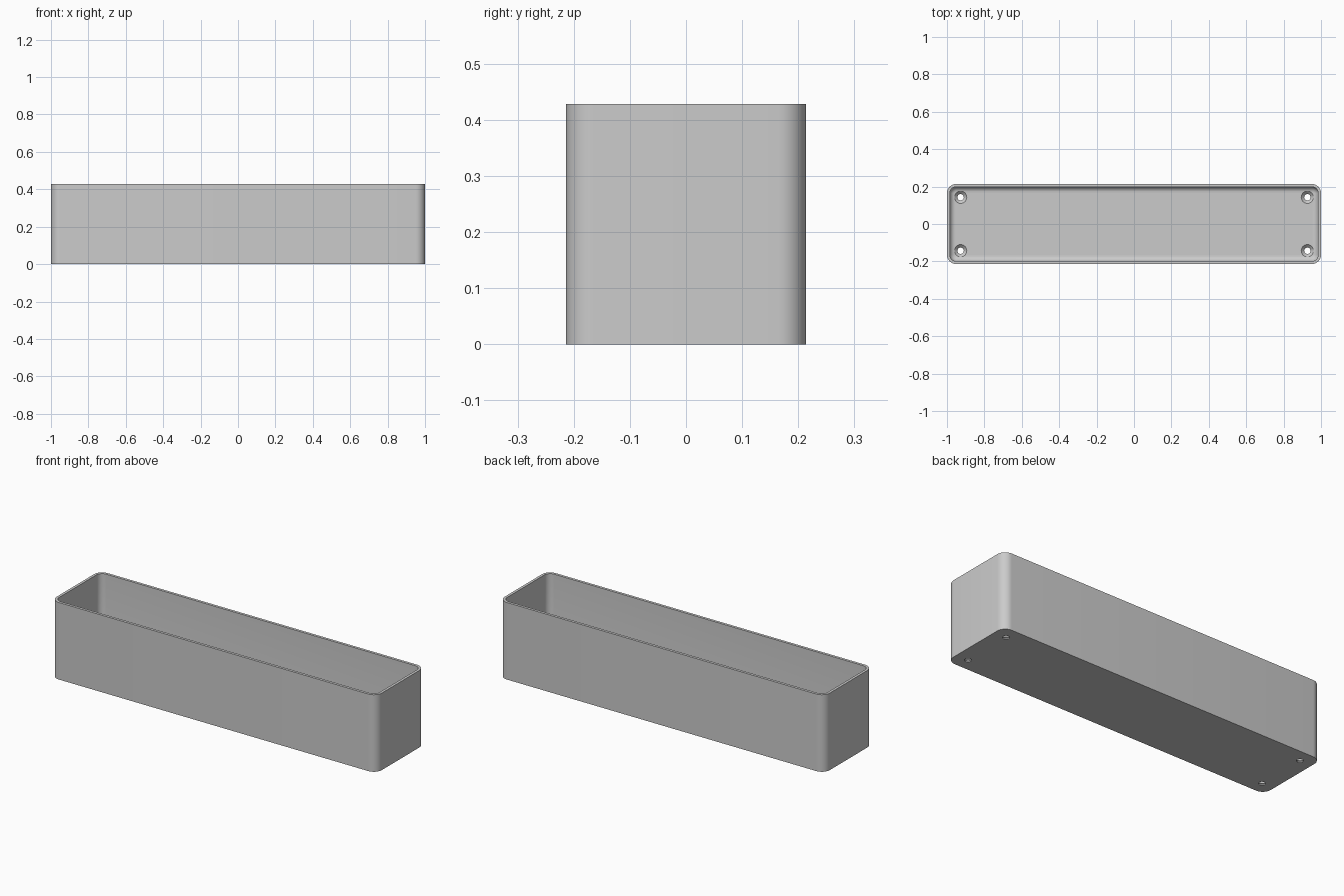
import bpy, bmesh
from math import sin, cos, pi

if "Cube" in bpy.data.objects:
    bpy.data.objects.remove(bpy.data.objects["Cube"], do_unlink=True)

HALF_X, HALF_Y, HEIGHT = 1.0, 0.214, 0.428
CORNER, WALL, FLOOR, FILLET = 0.05, 0.015, 0.022, 0.03
HOLE_X, HOLE_Y, HOLE_R, SINK_R = 0.927, 0.143, 0.017, 0.033

grey = bpy.data.materials.new("plain grey")
grey.use_nodes = True
colour = (0.6, 0.6, 0.6, 1)
grey.diffuse_color = colour
grey.node_tree.nodes["Principled BSDF"].inputs["Base Color"].default_value = colour


def ring(bm, inset, z, steps=10):
    """Rounded rectangle, inset from the outer wall."""
    r = max(CORNER - inset, 0.004)
    cx, cy = HALF_X - inset - r, HALF_Y - inset - r
    verts = []
    for k, (sx, sy) in enumerate([(1, 1), (-1, 1), (-1, -1), (1, -1)]):
        for i in range(steps + 1):
            a = (k + i / steps) * pi / 2
            verts.append(bm.verts.new((sx * cx + r * cos(a), sy * cy + r * sin(a), z)))
    return verts


def circle(bm, x, y, r, z, sides=32):
    return [bm.verts.new((x + r * cos(2 * pi * i / sides),
                          y + r * sin(2 * pi * i / sides), z)) for i in range(sides)]


def loft(bm, rings):
    """Skin a stack of rings and cap both ends."""
    for a, b in zip(rings, rings[1:]):
        for i in range(len(a)):
            j = (i + 1) % len(a)
            bm.faces.new((a[i], a[j], b[j], b[i]))
    bm.faces.new(rings[0][::-1])
    bm.faces.new(rings[-1])


def finish(bm, name):
    bmesh.ops.recalc_face_normals(bm, faces=bm.faces)
    mesh = bpy.data.meshes.new(name)
    bm.to_mesh(mesh)
    bm.free()
    mesh.materials.append(grey)
    obj = bpy.data.objects.new(name, mesh)
    bpy.context.collection.objects.link(obj)
    return obj


# Open tray: outer wall, flat rim, inner wall, filleted floor
bm = bmesh.new()
profile = [(0, 0), (0, HEIGHT), (WALL, HEIGHT)]
for i in range(7):
    a = i / 6 * pi / 2
    profile.append((WALL + FILLET * (1 - cos(a)), FLOOR + FILLET * (1 - sin(a))))
loft(bm, [ring(bm, inset, z) for inset, z in profile])
tray = finish(bm, "tray")

# Countersunk screw holes in the four floor corners
bm = bmesh.new()
for sx in (-1, 1):
    for sy in (-1, 1):
        stack = [(HOLE_R, -0.02), (HOLE_R, 0.006), (SINK_R, FLOOR), (SINK_R, FLOOR + 0.03)]
        loft(bm, [circle(bm, sx * HOLE_X, sy * HOLE_Y, r, z) for r, z in stack])
cutter = finish(bm, "screw_hole_cutter")
cutter.hide_render = True

bpy.ops.object.select_all(action="DESELECT")
bpy.context.view_layer.objects.active = tray
tray.select_set(True)
cut = tray.modifiers.new("screw holes", "BOOLEAN")
cut.operation = "DIFFERENCE"
cut.solver = "EXACT"
cut.object = cutter
bpy.ops.object.modifier_apply(modifier=cut.name)
bpy.data.objects.remove(cutter, do_unlink=True)
bpy.ops.object.shade_smooth_by_angle(angle=0.6)
